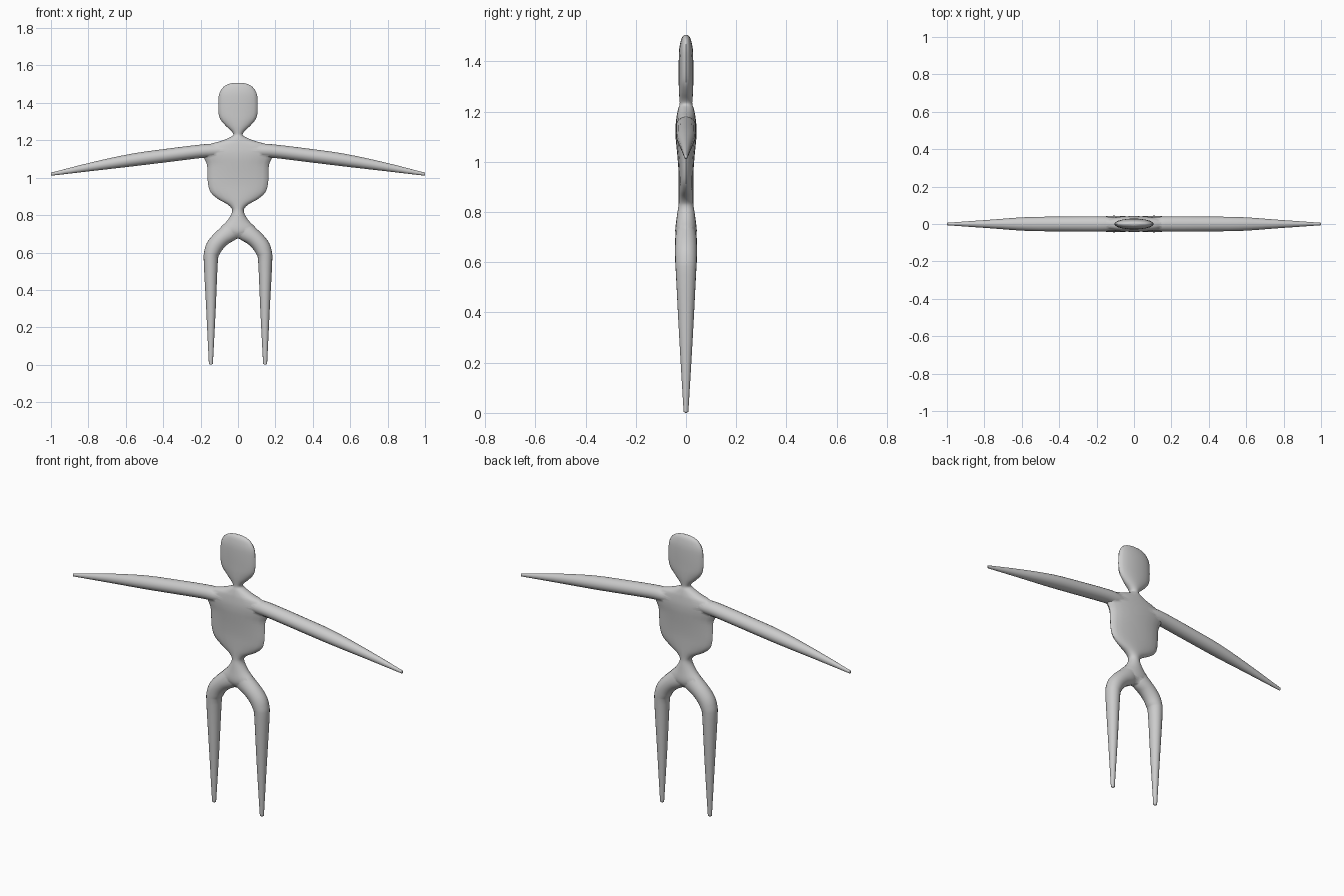
import bpy, bmesh, math
from mathutils import Vector

SIDES, STEPS = 20, 3

grey = bpy.data.materials.new("plain grey")
grey.diffuse_color = (0.6, 0.6, 0.6, 1)


def spline(a, b, c, d, t):
    return tuple(0.5 * (2 * q + (r - p) * t + (2 * p - 5 * q + 4 * r - s) * t * t
                        + (3 * q - p - 3 * r + s) * t ** 3)
                 for p, q, r, s in zip(a, b, c, d))


def loft(name, sections):
    """Smooth skin over ellipses; section = (x1, z1, x2, z2, half depth)."""
    rows = []
    last = len(sections) - 1
    for i in range(last):
        quad = [sections[min(max(k, 0), last)] for k in (i - 1, i, i + 1, i + 2)]
        rows += [spline(*quad, s / STEPS) for s in range(STEPS)]
    rows.append(sections[last])
    bm = bmesh.new()
    rings = []
    for x1, z1, x2, z2, d in rows:
        p, q = Vector((x1, 0, z1)), Vector((x2, 0, z2))
        mid, half = (p + q) / 2, (p - q) / 2
        ring = []
        for k in range(SIDES):
            a = 2 * math.pi * k / SIDES
            ring.append(bm.verts.new(mid + half * math.cos(a) + Vector((0, d * math.sin(a), 0))))
        rings.append(ring)
    for r, s in zip(rings, rings[1:]):
        for k in range(SIDES):
            n = (k + 1) % SIDES
            bm.faces.new((r[k], r[n], s[n], s[k]))
    bm.faces.new(rings[0])
    bm.faces.new(rings[-1])
    bmesh.ops.recalc_face_normals(bm, faces=bm.faces)
    mesh = bpy.data.meshes.new(name)
    bm.to_mesh(mesh)
    bm.free()
    mesh.materials.append(grey)
    obj = bpy.data.objects.new(name, mesh)
    bpy.context.collection.objects.link(obj)
    return obj


# head, neck, torso, waist and pelvis: (height, half width, half depth)
trunk = [(1.506, 0.03, 0.006), (1.50, 0.052, 0.013), (1.485, 0.078, 0.02),
         (1.45, 0.10, 0.027), (1.40, 0.105, 0.029), (1.345, 0.104, 0.029),
         (1.31, 0.093, 0.029), (1.275, 0.063, 0.028), (1.25, 0.036, 0.026),
         (1.23, 0.025, 0.025), (1.215, 0.045, 0.030), (1.195, 0.095, 0.035),
         (1.177, 0.155, 0.038), (1.14, 0.195, 0.042), (1.105, 0.182, 0.042),
         (1.07, 0.166, 0.039), (1.02, 0.163, 0.034), (0.965, 0.16, 0.030),
         (0.92, 0.145, 0.029), (0.885, 0.105, 0.029), (0.86, 0.06, 0.029),
         (0.84, 0.037, 0.029), (0.823, 0.031, 0.030), (0.80, 0.038, 0.034),
         (0.765, 0.062, 0.039), (0.727, 0.098, 0.043), (0.70, 0.085, 0.038),
         (0.675, 0.02, 0.018)]
body = loft("body", [(-w, z, w, z, d) for z, w, d in trunk])

# arm: (x, top, bottom, half depth)
arm = [(0.04, 1.165, 1.12, 0.03), (0.13, 1.18, 1.108, 0.038), (0.2, 1.177, 1.105, 0.040),
       (0.38, 1.155, 1.083, 0.039), (0.57, 1.128, 1.06, 0.037), (0.78, 1.083, 1.036, 0.022),
       (0.98, 1.032, 1.013, 0.008), (0.995, 1.028, 1.013, 0.006), (1.0, 1.024, 1.017, 0.003)]

# leg: outer point, inner point, half depth
leg = [(0.045, 0.78, -0.01, 0.72, 0.03), (0.07, 0.756, -0.005, 0.685, 0.039),
       (0.10, 0.727, 0.02, 0.665, 0.043), (0.135, 0.693, 0.05, 0.648, 0.044),
       (0.165, 0.654, 0.078, 0.622, 0.044), (0.18, 0.61, 0.098, 0.59, 0.043),
       (0.183, 0.55, 0.108, 0.55, 0.040), (0.17, 0.30, 0.119, 0.30, 0.027),
       (0.157, 0.03, 0.133, 0.03, 0.011), (0.155, 0.008, 0.135, 0.008, 0.009),
       (0.15, 0.0, 0.14, 0.0, 0.004)]

limbs = []
for side, s in (("right", 1), ("left", -1)):
    limbs.append(loft(side + "_arm", [(s * x, t, s * x, b, d) for x, t, b, d in arm]))
    limbs.append(loft(side + "_leg", [(s * a, b, s * c, e, d) for a, b, c, e, d in leg]))

# fuse the limbs into one continuous figure
for limb in limbs:
    union = body.modifiers.new("join " + limb.name, 'BOOLEAN')
    union.operation = 'UNION'
    union.solver = 'EXACT'
    union.object = limb
bpy.context.view_layer.objects.active = body
body.select_set(True)
for limb in limbs:
    bpy.ops.object.modifier_apply(modifier="join " + limb.name)
for limb in limbs:
    bpy.data.objects.remove(limb)
bpy.ops.object.shade_smooth_by_angle(angle=math.radians(50))
